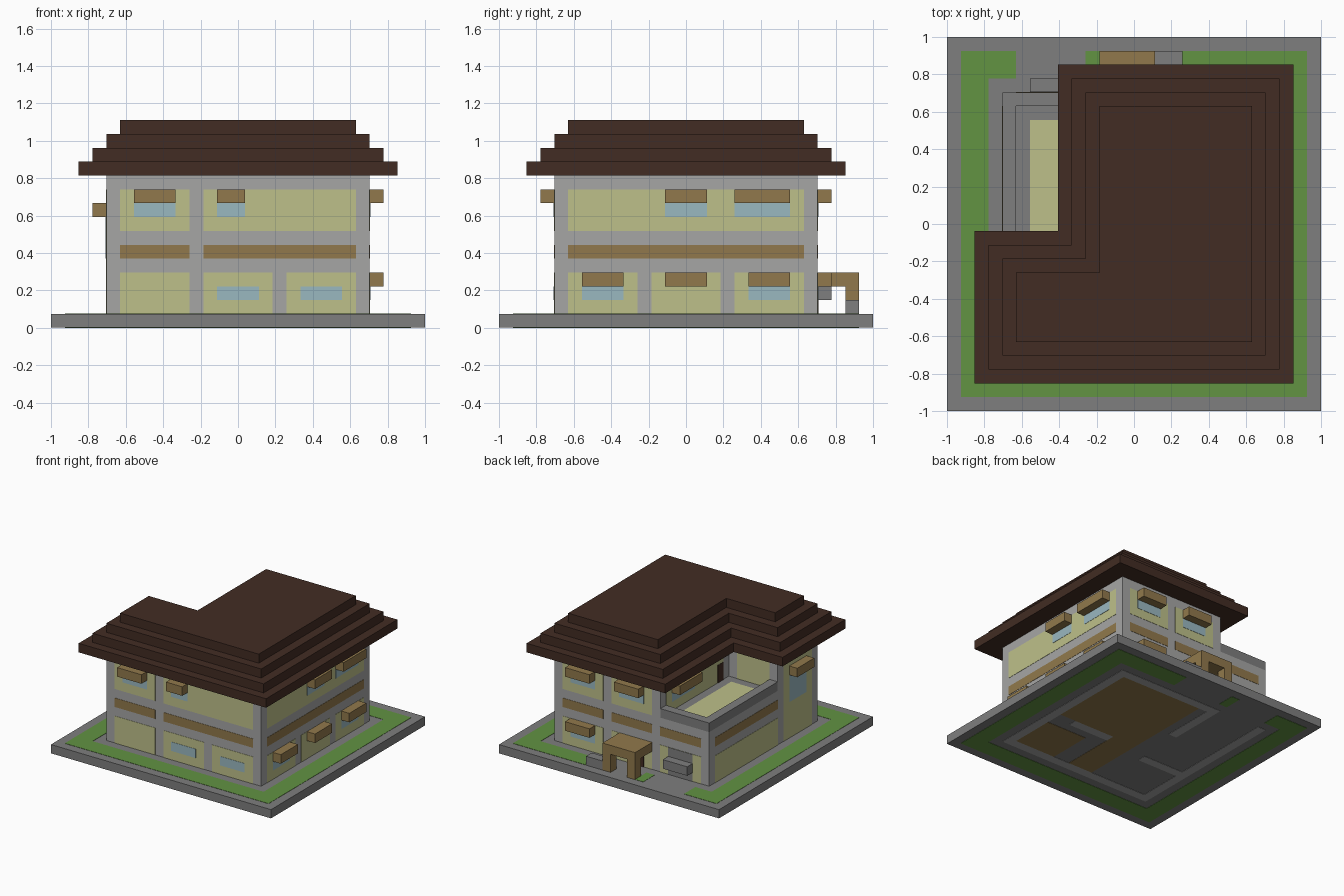
import bpy, bmesh

cube = bpy.data.objects.get("Cube")
if cube:
    bpy.data.objects.remove(cube, do_unlink=True)

N = 27            # plan is laid out on a 27-unit grid
U = 2 / N
LOW, HIGH = 4, 23  # outer wall planes
NX, NY = 10, 11    # terrace corner planes


def material(name, rgb):
    lin = [((c / 255 + 0.055) / 1.055) ** 2.4 for c in rgb] + [1]
    m = bpy.data.materials.new(name)
    m.use_nodes = True
    m.diffuse_color = lin
    m.node_tree.nodes["Principled BSDF"].inputs["Base Color"].default_value = lin
    return m


STONE = material("dark grey stone", (126, 126, 126))
WALL = material("light grey wall", (166, 166, 165))
PANEL = material("pale yellow plaster", (190, 192, 138))
WOOD = material("brown wood", (145, 121, 76))
ROOF = material("dark brown roof", (66, 44, 35))
GRASS = material("green grass", (98, 147, 66))
GLASS = material("pale blue glass", (154, 184, 192))


def finish(name, bm, mat):
    for v in bm.verts:
        v.co.x = v.co.x * U - 1
        v.co.y = v.co.y * U - 1
        v.co.z *= U
    bmesh.ops.recalc_face_normals(bm, faces=bm.faces)
    me = bpy.data.meshes.new(name)
    bm.to_mesh(me)
    bm.free()
    me.materials.append(mat)
    bpy.context.collection.objects.link(bpy.data.objects.new(name, me))


def add_prism(bm, outline, z0, z1):
    face = bm.faces.new([bm.verts.new((x, y, z0)) for x, y in outline])
    top = bmesh.ops.extrude_face_region(bm, geom=[face])["geom"]
    for v in top:
        if isinstance(v, bmesh.types.BMVert):
            v.co.z = z1


def boxes(name, mat, items):
    """One object from boxes given as x0, x1, y0, y1, z0, z1."""
    bm = bmesh.new()
    for x0, x1, y0, y1, z0, z1 in items:
        add_prism(bm, [(x0, y0), (x1, y0), (x1, y1), (x0, y1)], z0, z1)
    finish(name, bm, mat)


def ell(name, mat, lo, hi, nx, ny, z0, z1):
    bm = bmesh.new()
    add_prism(bm, [(lo, lo), (hi, lo), (hi, hi), (nx, hi), (nx, ny), (lo, ny)], z0, z1)
    finish(name, bm, mat)


# side: (axis of normal, plane, outward direction)
SIDES = {
    "front": ("y", LOW, -1), "back": ("y", HIGH, 1),
    "right": ("x", HIGH, 1), "left": ("x", LOW, -1),
    "terrace_side": ("x", NX, -1), "terrace_end": ("y", NY, 1),
}


def on_wall(side, a0, a1, z0, z1, depth):
    axis, plane, out = SIDES[side]
    d0, d1 = sorted((plane - out * 0.02, plane + out * depth))
    return (d0, d1, a0, a1, z0, z1) if axis == "x" else (a0, a1, d0, d1, z0, z1)


def wall_set(part, mat, depth, table):
    for side, rects in table.items():
        boxes(f"{side}_{part}", mat, [on_wall(side, *r, depth) for r in rects])


# Ground slab, lawn and floor plan underneath
boxes("ground_slab", STONE, [(0, N, 0, N, 0.03, 1)])
lawn = [(1, 3, 1, 26), (3, 26, 1, 3), (24, 26, 3, 26),
        (3, 5, 24, 26), (10, 11, 24, 26), (17, 24, 24, 26)]
boxes("lawn", GRASS, [(*r, 0.98, 1.03) for r in lawn])
boxes("lawn_underside", GRASS, [(*r, 0, 0.05) for r in lawn])
footing = [(4, 23, 4, 5), (22, 23, 5, 23), (4, 5, 5, 23), (10, 22, 22, 23),
           (5, 10, 10, 11), (10, 11, 16, 22), (15, 20, 11, 12)]
boxes("wall_footing", WALL, [(*r, 0, 0.05) for r in footing])
boxes("floor_underside", WOOD, [(*r, 0, 0.05) for r in
      [(12, 22, 12, 22), (12, 15, 5, 12), (17, 22, 5, 10)]])

# House body
boxes("lower_storey", WALL, [(LOW, HIGH, LOW, HIGH, 1, 7)])
ell("upper_storey", WALL, LOW, HIGH, NX, NY, 7, 11)

# Stepped roof
for i in range(4):
    ell(f"roof_step_{i + 1}", ROOF, 2 + i, 25 - i, 8 + i, 13 - i, 11 + i, 12 + i)

# Terrace
boxes("terrace_parapet", STONE, [(4, 5, 11, 23, 7, 8), (5, 10, 22, 23, 7, 8)])
boxes("terrace_border", STONE, [(5, 10, 11, 22, 6.98, 7.03)])
boxes("terrace_floor", PANEL, [(6, 9, 12, 21, 6.98, 7.06)])

# Plaster panels between the wall posts
BAYS = [(5, 10), (11, 16), (17, 22)]
ground = [(a, b, 1, 4) for a, b in BAYS]
wall_set("panels", PANEL, 0.03, {
    "front": ground + [(5, 10, 7, 10), (11, 22, 7, 10)],
    "right": ground + [(5, 22, 7, 10)],
    "back": ground + [(11, 16, 7, 10), (17, 22, 7, 10)],
    "left": [(11, 22, 1, 4), (5, 10, 1, 10)],
    "terrace_side": [(12, 22, 7, 10)],
    "terrace_end": [(5, 9, 7, 10)],
})

# Wooden bands between the storeys
wall_set("band", WOOD, 0.03, {
    "front": [(5, 10, 5, 6), (11, 22, 5, 6)],
    "right": [(5, 22, 5, 6)],
    "back": [(a, b, 5, 6) for a, b in BAYS],
    "left": [(11, 22, 5, 6)],
})

# Window glass
wall_set("glass", GLASS, 0.06, {
    "front": [(6, 9, 8, 9), (12, 14, 8, 9), (12, 15, 2, 3), (18, 21, 2, 3)],
    "right": [(12, 15, 8, 9), (17, 21, 8, 9), (6, 9, 2, 3), (18, 21, 2, 3)],
    "back": [(12, 15, 8, 9), (18, 21, 8, 9), (18, 21, 2, 3)],
    "left": [(6, 9, 5, 8)],
    "terrace_side": [(17, 21, 8, 9)],
})

# Wooden awnings over the windows
wall_set("awnings", WOOD, 1, {
    "front": [(6, 9, 9, 10), (12, 14, 9, 10)],
    "right": [(12, 15, 9, 10), (17, 21, 9, 10),
              (6, 9, 3, 4), (12, 15, 3, 4), (18, 21, 3, 4)],
    "back": [(12, 15, 9, 10), (18, 21, 9, 10), (18, 21, 3, 4)],
    "left": [(6, 9, 8, 9)],
    "terrace_side": [(17, 21, 9, 10)],
})

# Doors and garage
wall_set("door", ROOF, 0.06, {"terrace_side": [(12, 13, 7, 9)], "back": [(12, 14, 1, 3)]})
wall_set("garage_door", STONE, 0.06, {"back": [(6, 9, 1, 4)]})
wall_set("garage_hood", STONE, 1, {"back": [(6, 9, 2, 3)]})

# Porch and the low block beside it
boxes("porch_canopy", WOOD, [(11, 15, 23, 26, 3, 4)])
boxes("porch_posts", WOOD, [(x, x + 1, 25, 26, 1, 3) for x in (11, 14)])
boxes("porch_block", STONE, [(15, 17, 25, 26, 1, 2)])
